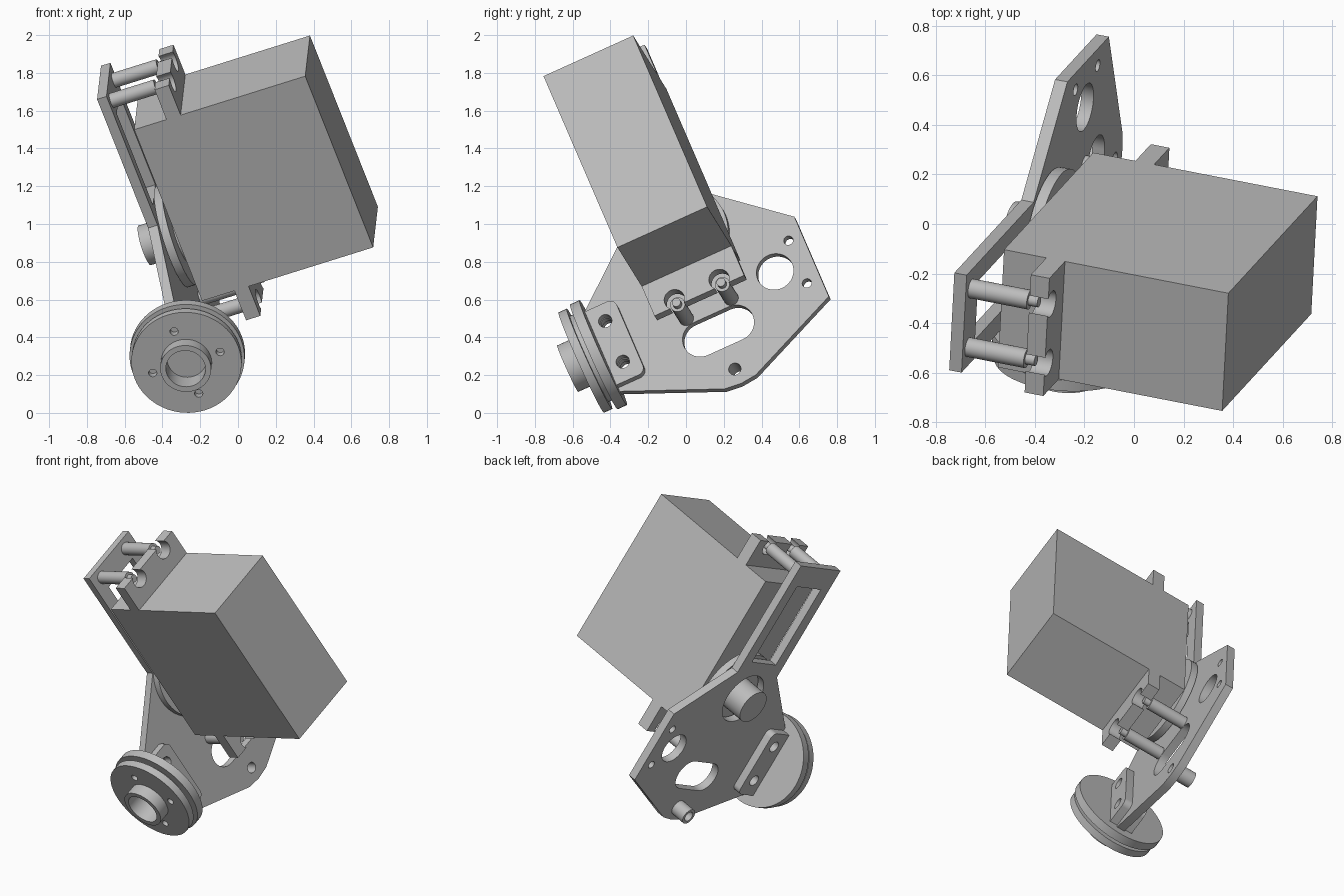
import bpy, bmesh, math
from mathutils import Matrix, Vector

cube = bpy.data.objects.get("Cube")
if cube:
    bpy.data.objects.remove(cube, do_unlink=True)

grey = bpy.data.materials.new("plain_grey")
grey.use_nodes = True
GREY = (0.5, 0.5, 0.5, 1)
grey.diffuse_color = GREY
grey.node_tree.nodes["Principled BSDF"].inputs["Base Color"].default_value = GREY

# Tilted assembly frame: x = depth of the motor, y = its thickness, z = its length
V = Vector((0.048, 0.91, 0.412)).normalized()
W = Vector((-0.3425, -0.376, 0.861))
W = (W - V * W.dot(V)).normalized()
U = V.cross(W)
FRAME = Matrix((U, V, W)).transposed().to_4x4()
MID = 0.327          # symmetry line of motor and bracket
SHAFT_W = 0.94       # output shaft height
WHEEL = (-0.077, 0.53)  # wheel axis
BACK, FACE = -0.105, -0.052  # bracket plate surfaces


def finish(name, bm):
    bmesh.ops.recalc_face_normals(bm, faces=bm.faces[:])
    mesh = bpy.data.meshes.new(name)
    bm.to_mesh(mesh)
    bm.free()
    mesh.materials.append(grey)
    ob = bpy.data.objects.new(name, mesh)
    bpy.context.collection.objects.link(ob)
    ob.matrix_world = FRAME
    return ob


def activate(ob):
    bpy.context.view_layer.update()
    bpy.ops.object.select_all(action='DESELECT')
    ob.select_set(True)
    bpy.context.view_layer.objects.active = ob


def smooth(ob):
    activate(ob)
    bpy.ops.object.shade_smooth_by_angle(angle=math.radians(35))
    return ob


def prism(name, pts, u0, u1):
    """Outline in the (v, w) plane, extruded along u."""
    bm = bmesh.new()
    face = bm.faces.new([bm.verts.new((u0, v, w)) for v, w in pts])
    out = bmesh.ops.extrude_face_region(bm, geom=[face])
    verts = [g for g in out["geom"] if isinstance(g, bmesh.types.BMVert)]
    bmesh.ops.translate(bm, verts=verts, vec=(u1 - u0, 0, 0))
    return finish(name, bm)


def box(name, u, v, w):
    return prism(name, [(v[0], w[0]), (v[1], w[0]), (v[1], w[1]), (v[0], w[1])], *u)


def cyl(name, axis, centre, r, a, b, sides=40):
    """Cylinder from a to b along axis 'u' or 'v'; centre is in the other two."""
    bm = bmesh.new()
    bmesh.ops.create_cone(bm, cap_ends=True, segments=sides, radius1=r, radius2=r, depth=abs(b - a))
    if axis == 'u':
        rot, pos = Matrix.Rotation(math.pi / 2, 4, 'Y'), ((a + b) / 2, *centre)
    else:
        rot, pos = Matrix.Rotation(math.pi / 2, 4, 'X'), (centre[0], (a + b) / 2, centre[1])
    bmesh.ops.transform(bm, matrix=Matrix.Translation(pos) @ rot, verts=bm.verts)
    return finish(name, bm)


def cut(ob, cutters):
    for c in cutters:
        c.hide_render = True
        mod = ob.modifiers.new("cut", 'BOOLEAN')
        mod.operation, mod.solver, mod.object = 'DIFFERENCE', 'EXACT', c
        activate(ob)
        bpy.ops.object.modifier_apply(modifier=mod.name)
        bpy.data.objects.remove(c, do_unlink=True)
    return smooth(ob)


def rounded(v0, v1, w0, w1, r, corners, steps=6):
    """Rectangle outline; corners flags (low-low, high-low, high-high, low-high) to round."""
    pts = []
    for i, (v, w, sv, sw) in enumerate([(v0, w0, 1, 1), (v1, w0, -1, 1), (v1, w1, -1, -1), (v0, w1, 1, -1)]):
        if not corners[i]:
            pts.append((v, w))
            continue
        for k in range(steps + 1):
            t = math.pi * (1 + i / 2) + math.pi / 2 * k / steps
            pts.append((v + sv * r + r * math.cos(t), w + sw * r + r * math.sin(t)))
    return pts


def hole(v, w, r):
    return cyl("cutter", 'u', (v, w), r, -0.4, 0.4)


# Motor body with slotted mounting ears at both ends
box("motor_body", (0.03, 0.995), (0.065, 0.587), (0.646, 1.697))
for name, w0, w1, hw, edge in (("lower_ear", 0.465, 0.646, 0.503, 0.4), ("upper_ear", 1.697, 1.88, 1.84, 1.95)):
    ear = box(name, (0.212, 0.292), (0.065, 0.587), (w0, w1))
    cutters = []
    for v in (MID - 0.13, MID + 0.13):
        cutters.append(hole(v, hw, 0.055))
        cutters.append(box("cutter", (0.1, 0.4), (v - 0.03, v + 0.03), sorted((hw, edge))))
        # Standoff between ear and bracket, with a thin pin in the slot
        smooth(cyl("standoff", 'u', (v, hw), 0.04, FACE - 0.01, 0.2, 24))
        smooth(cyl("standoff_pin", 'u', (v, hw), 0.024, 0.19, 0.24, 20))
    cut(ear, cutters)

# Output horn and shaft
smooth(cyl("output_horn", 'u', (MID, SHAFT_W), 0.28, -0.045, 0.0, 64))
smooth(cyl("horn_hub", 'u', (MID, SHAFT_W), 0.16, -0.005, 0.035))
smooth(cyl("output_shaft", 'u', (MID, SHAFT_W), 0.11, -0.2, 0.03))

# Bracket plate: half outline mirrored about the symmetry line
half = [(0.09, 0.052), (0.61, 0.285), (0.61, 0.774), (0.216, 1.117), (0.216, 1.907)]
outline = [(MID, 0.042)] + [(MID + d, w) for d, w in half] + [(MID - d, w) for d, w in reversed(half)]
plate = prism("bracket_plate", outline, BACK, FACE)
cutters = [
    box("cutter", (-0.3, 0.1), (MID - 0.13, MID + 0.13), (1.2, 1.76)),
    hole(MID, SHAFT_W, 0.17),
    prism("cutter", rounded(MID - 0.2, MID + 0.2, 0.265, 0.465, 0.0995, (1, 1, 1, 1), 10), -0.3, 0.1),
    hole(0.727, 0.537, 0.1),
    hole(0.858, 0.666, 0.025),
    hole(0.858, 0.404, 0.025),
    hole(MID, 0.131, 0.033),
    hole(-0.2, 0.66, 0.032),
    hole(-0.2, 0.41, 0.032),
]
cut(plate, cutters)

# Hollow stub at the bottom of the plate
cut(cyl("bottom_stub", 'u', (MID, 0.131), 0.052, -0.205, BACK + 0.005, 24), [hole(MID, 0.131, 0.033)])

# Angle tabs clamped on both sides of the plate
tab = rounded(-0.285, -0.11, 0.305, 0.755, 0.04, (0, 1, 1, 0))
for name, u0, u1 in (("left_tab", FACE, 0.0), ("right_tab", BACK - 0.052, BACK)):
    cut(prism(name, tab, u0, u1), [hole(-0.2, w, 0.036) for w in (0.41, 0.66)])

# Grooved wheel on the plate's front edge
smooth(cyl("wheel_back", 'v', WHEEL, 0.305, -0.335, -0.28, 64))
smooth(cyl("wheel_core", 'v', WHEEL, 0.25, -0.365, -0.33, 64))
rim = cyl("wheel_front", 'v', WHEEL, 0.292, -0.408, -0.36, 64)
spots = [(0.19, 0), (-0.19, 0), (0, 0.19), (0, -0.19)]
cut(rim, [cyl("cutter", 'v', (WHEEL[0] + a, WHEEL[1] + b), 0.022, -0.5, -0.3, 20) for a, b in spots]
    + [cyl("cutter", 'v', WHEEL, 0.105, -0.5, -0.3)])
cut(cyl("wheel_hub", 'v', WHEEL, 0.135, -0.487, -0.37), [cyl("cutter", 'v', WHEEL, 0.105, -0.6, -0.3)])
smooth(cyl("wheel_screw", 'v', WHEEL, 0.035, -0.29, -0.26, 20))
